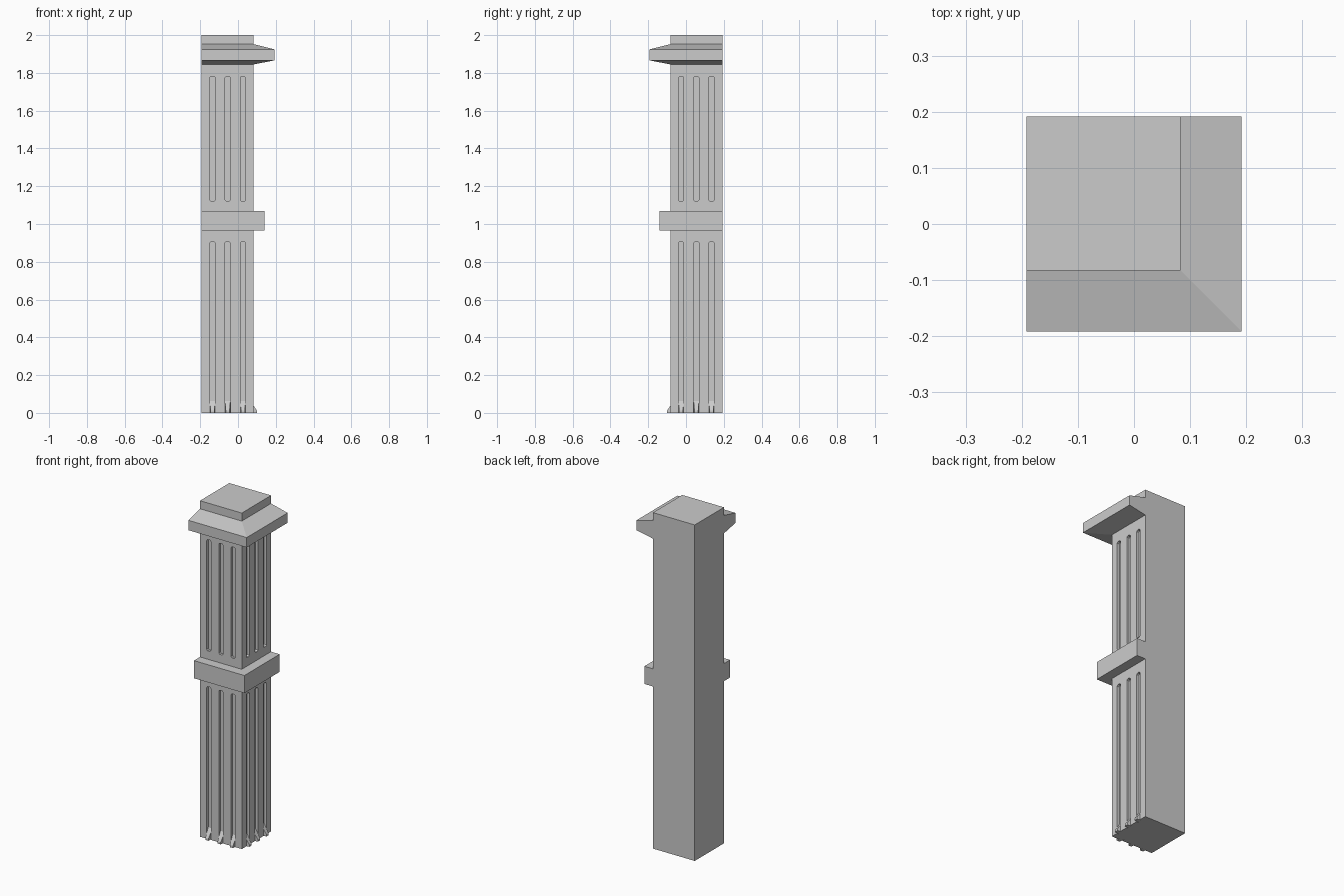
import bpy, bmesh

if "Cube" in bpy.data.objects:
    bpy.data.objects.remove(bpy.data.objects["Cube"])

B = 0.192        # flat back planes at x = -B and y = B
S = 0.083        # decorated faces at y = -S and x = S
DEPTH = 0.016    # flute depth
HALF = 0.014     # flute half width
CENTRES = (-0.135, -0.0545, 0.026)


def finish(name, bm):
    bmesh.ops.recalc_face_normals(bm, faces=bm.faces)
    me = bpy.data.meshes.new(name)
    bm.to_mesh(me)
    bm.free()
    ob = bpy.data.objects.new(name, me)
    bpy.context.collection.objects.link(ob)
    return ob


def on_face(side, u, out, z):
    """Map face coordinates to the front (0) or right (1) side."""
    return (u, -S - out, z) if side == 0 else (S + out, -u, z)


def bridge(bm, a, b):
    """Closed solid between two matching polygons."""
    va, vb = [bm.verts.new(p) for p in a], [bm.verts.new(p) for p in b]
    bm.faces.new(va)
    bm.faces.new(vb[::-1])
    n = len(va)
    for i in range(n):
        j = (i + 1) % n
        bm.faces.new((va[i], vb[i], vb[j], va[j]))


def moulding(name, profile):
    """Mitred moulding around the two decorated faces; profile is (reach, z)."""
    bm = bmesh.new()
    rows = [[bm.verts.new(p) for p in ((-B, -e, z), (e, -e, z), (e, B, z))]
            for e, z in profile]
    for r, s in zip(rows, rows[1:]):
        for i in range(2):
            bm.faces.new((r[i], r[i + 1], s[i + 1], s[i]))
    bm.faces.new([r[0] for r in rows][::-1])
    bm.faces.new([r[2] for r in rows])
    return finish(name, bm)


# Square shaft
bm = bmesh.new()
base = [(-B, -S), (S, -S), (S, B), (-B, B)]
bridge(bm, [(x, y, 0) for x, y in base], [(x, y, 2) for x, y in base])
shaft = finish("shaft", bm)

# Flutes cut into the front and right faces
bm = bmesh.new()
c = 0.007
for side in (0, 1):
    for u in CENTRES:
        for z0, z1 in ((-0.05, 0.907), (1.12, 1.782)):
            outline = [(-HALF + c, z0), (HALF - c, z0), (HALF, z0 + c), (HALF, z1 - c),
                       (HALF - c, z1), (-HALF + c, z1), (-HALF, z1 - c), (-HALF, z0 + c)]
            bridge(bm, [on_face(side, u + a, -DEPTH, z) for a, z in outline],
                   [on_face(side, u + a, 0.02, z) for a, z in outline])
cutter = finish("flute_cutter", bm)
cutter.hide_render = True
cutter.hide_set(True)
mod = shaft.modifiers.new("flutes", 'BOOLEAN')
mod.operation = 'DIFFERENCE'
mod.solver = 'EXACT'
mod.object = cutter

# Sloped spurs flaring out at the foot of each flute
bm = bmesh.new()
spur = [(-DEPTH, 0.0, 0.014), (0.017, 0.0, 0.010), (0.017, 0.012, 0.010),
        (-DEPTH, 0.062, 0.014)]
for side in (0, 1):
    for u in CENTRES:
        bridge(bm, [on_face(side, u - w, o, z) for o, z, w in spur],
               [on_face(side, u + w, o, z) for o, z, w in spur])
finish("foot_spurs", bm)

# Middle band and capital
moulding("middle_band", [(S, 0.965), (0.14, 0.965), (0.14, 1.07), (S, 1.07)])
moulding("capital", [(S, 1.845), (B, 1.866), (B, 1.925), (S, 1.952)])
